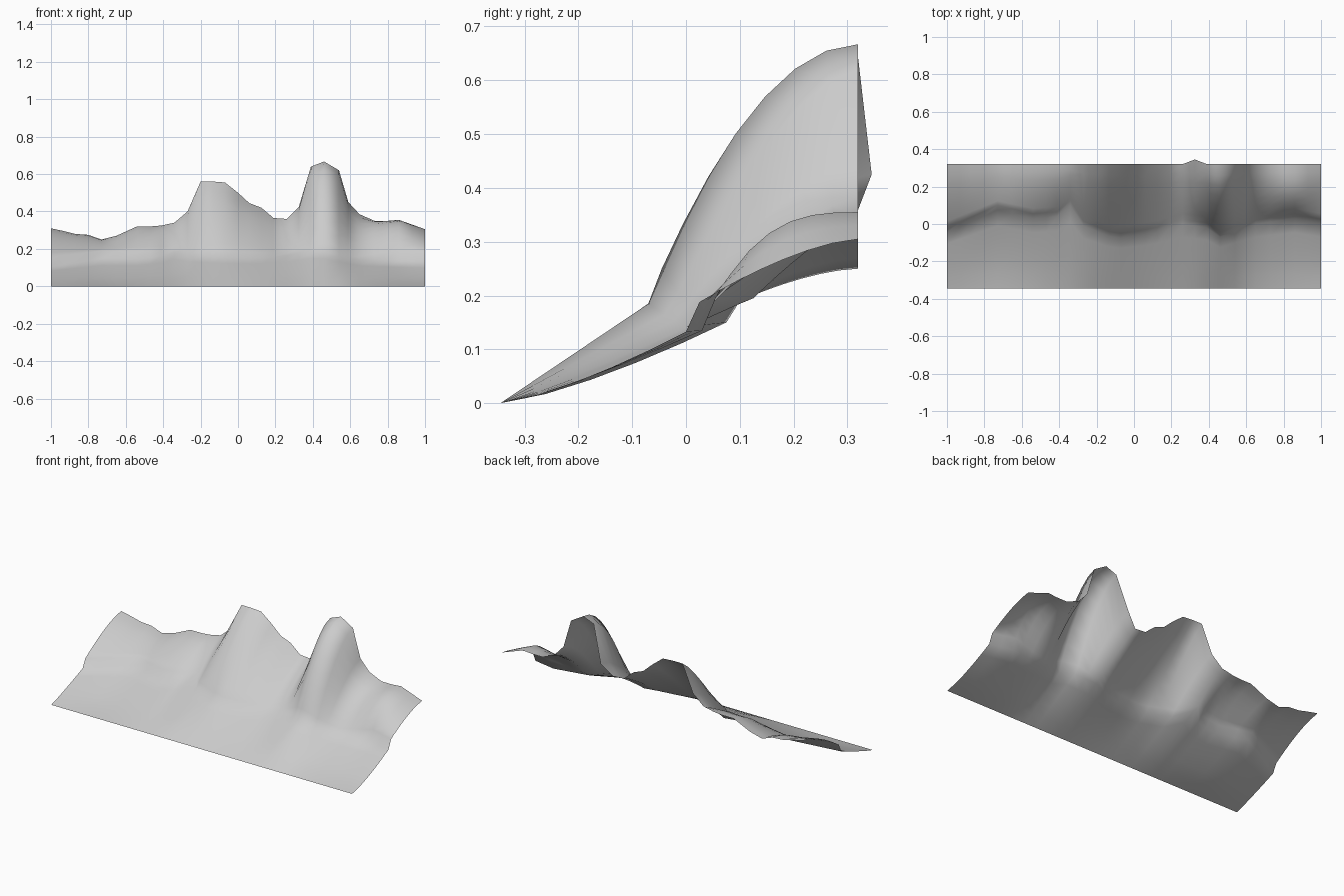
import bpy, bmesh

FRONT, BACK = -0.345, 0.32
LOWER, UPPER, STEP = 5, 7, 0.025

# Skyline along the back edge: (x, z)
skyline = [(-1, .31), (-.93, .295), (-.87, .28), (-.8, .275), (-.73, .25), (-.65, .27),
           (-.54, .32), (-.47, .32), (-.41, .325), (-.34, .34), (-.27, .40), (-.2, .56),
           (-.135, .56), (-.07, .555), (0, .5), (.06, .445), (.125, .42), (.19, .365),
           (.26, .36), (.325, .425), (.39, .64), (.46, .667), (.54, .62), (.59, .45),
           (.65, .385), (.73, .35), (.8, .35), (.86, .355), (.93, .33), (1, .305)]

# Cross-sections: (x, crease y, crease z, ledge height, lower slope power, upper bulge)
sections = [(-1, -.047, .105, .05, 1.1, 1.5),
            (-.73, .075, .15, .04, 1.35, 1.6),
            (-.54, .03, .145, .04, 1.2, 1.6),
            (-.41, .04, .16, .03, 1.1, 1.6),
            (-.34, .10, .185, .01, 1.1, 1.3),
            (-.27, -.01, .165, .03, 1.0, 1.3),
            (-.1, -.08, .155, .035, 1.0, 1.05),
            (.1, -.05, .15, .03, 1.0, 1.15),
            (.26, .0, .165, .01, 1.05, 1.15),
            (.39, -.02, .185, .04, 1.0, 1.7),
            (.46, -.07, .185, .065, 1.0, 1.95),
            (.54, -.04, .165, .04, 1.0, 1.6),
            (.65, .0, .14, .02, 1.1, 1.4),
            (.86, .03, .135, .06, 1.25, 3.0),
            (1, .0, .133, .055, 1.35, 1.5)]


def section_at(x):
    for a, b in zip(sections, sections[1:]):
        if x <= b[0]:
            f = (x - a[0]) / (b[0] - a[0])
            return [p + (q - p) * f for p, q in zip(a[1:], b[1:])]


def column(x, top):
    yc, zc, ledge, power, bulge = section_at(x)
    pts = []
    # Gentle foot slope up to the crease
    for i in range(LOWER + 1):
        t = i / LOWER
        pts.append((x, FRONT + (yc - FRONT) * t, zc * t ** power))
    # Short steep ledge, then the cliff rounding off towards the back
    yc, zc = yc + STEP, zc + ledge
    for i in range(UPPER + 1):
        t = (i / UPPER) ** 1.15
        pts.append((x, yc + (BACK - yc) * t, zc + (top - zc) * (1 - (1 - t) ** bulge)))
    if abs(x - .325) < .001:      # small lip on the back edge beside the tall peak
        pts[-1] = (x, .345, top)
    return pts


# Mountain slope sheet
bm = bmesh.new()
grid = [[bm.verts.new(p) for p in column(x, z)] for x, z in skyline]
for a, b in zip(grid, grid[1:]):
    for i in range(len(a) - 1):
        bm.faces.new((a[i], b[i], b[i + 1], a[i + 1])).smooth = True
mesh = bpy.data.meshes.new("mountain_slope")
bm.to_mesh(mesh)
bm.free()
slope = bpy.data.objects.new("mountain_slope", mesh)
bpy.context.collection.objects.link(slope)
